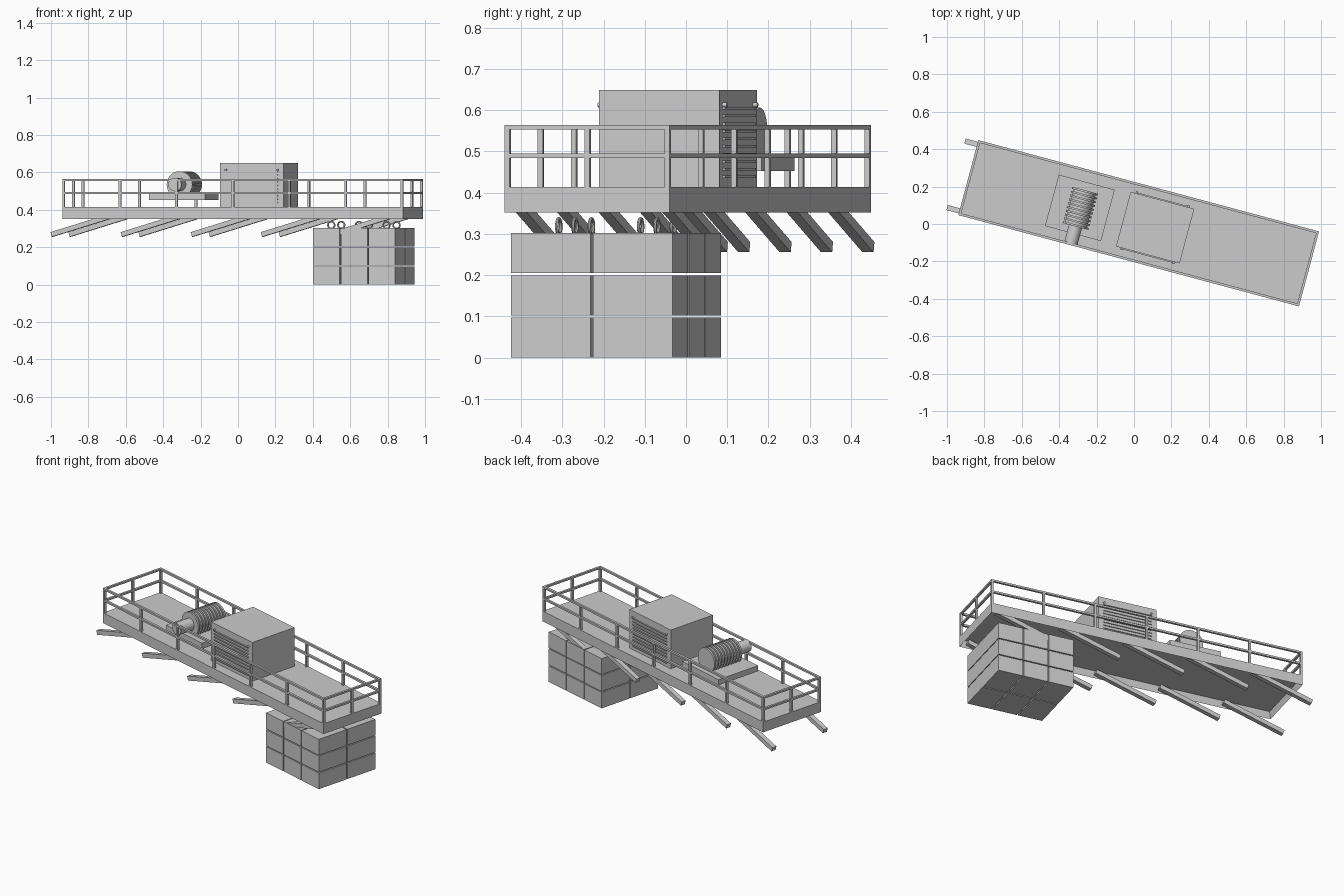
import bpy, bmesh, math
from mathutils import Matrix, Vector

if "Cube" in bpy.data.objects:
    bpy.data.objects.remove(bpy.data.objects["Cube"])

# whole model is turned 15 degrees about z; parts are laid out in (u, v, z)
FRAME = Matrix.Translation((0.025, 0.004, 0)) @ Matrix.Rotation(math.radians(-15), 4, 'Z')
HL, HW = 0.943, 0.2075          # deck half length / half width
DECK_Z0, DECK_Z1 = 0.352, 0.414


def finish(name, bm, local=Matrix(), smooth=False):
    bmesh.ops.recalc_face_normals(bm, faces=bm.faces)
    me = bpy.data.meshes.new(name)
    bm.to_mesh(me)
    bm.free()
    ob = bpy.data.objects.new(name, me)
    bpy.context.collection.objects.link(ob)
    ob.matrix_world = FRAME @ local
    if smooth:
        bpy.ops.object.select_all(action='DESELECT')
        ob.select_set(True)
        bpy.context.view_layer.objects.active = ob
        bpy.ops.object.shade_smooth_by_angle(angle=math.radians(35))
    return ob


def add_box(bm, c, s, rot=Matrix()):
    m = Matrix.Translation(c) @ rot @ Matrix.Diagonal((*s, 1))
    bmesh.ops.create_cube(bm, size=1, matrix=m)


def boxes(name, items):
    bm = bmesh.new()
    for c, s in items:
        add_box(bm, c, s)
    return finish(name, bm)


def lathe(name, profile, local, steps=32):
    """Spin an (r, z) profile around z."""
    bm = bmesh.new()
    vs = [bm.verts.new((r, 0, z)) for r, z in profile]
    es = [bm.edges.new(p) for p in zip(vs, vs[1:])]
    bmesh.ops.spin(bm, geom=vs + es, cent=(0, 0, 0), axis=(0, 0, 1),
                   angle=math.tau, steps=steps)
    bmesh.ops.remove_doubles(bm, verts=bm.verts, dist=1e-5)
    return finish(name, bm, local, True)


# deck: solid slab with a recessed underside
bm = bmesh.new()
add_box(bm, (0, 0, (DECK_Z0 + DECK_Z1) / 2), (2 * HL, 2 * HW, DECK_Z1 - DECK_Z0))
bm.normal_update()
under = min(bm.faces, key=lambda f: f.normal.z)
bmesh.ops.inset_region(bm, faces=[under], thickness=0.015)
bmesh.ops.translate(bm, verts=under.verts, vec=(0, 0, 0.04))
finish("deck", bm)

# railing: posts and two rails on all four sides
T, TOP = 0.013, 0.564
ru, rv = HL - T / 2, HW - T / 2
items = []
for i in range(7):
    for s in (-1, 1):
        items.append(((-ru + i * ru / 3, s * rv, (DECK_Z1 + TOP) / 2), (T, T, TOP - DECK_Z1)))
for s in (-1, 1):
    items.append(((s * ru, 0, (DECK_Z1 + TOP) / 2), (T, T, TOP - DECK_Z1)))
boxes("railing_posts", items)
items = []
for z in (TOP - 0.005, 0.489):
    for s in (-1, 1):
        items.append(((0, s * rv, z), (2 * HL, T, 0.011)))
        items.append(((s * ru, 0, z), (T, 2 * HW, 0.011)))
boxes("railing_rails", items)

# slanted struts hanging below the deck
bm = bmesh.new()
for i in range(5):
    for v in (-0.184, 0.184):
        a = Vector((-1.007 + 0.388 * i, v, 0.268))
        b = a + Vector((0.36, 0, 0.108))
        d = b - a
        add_box(bm, (a + b) / 2, (d.length, 0.028, 0.026),
                Matrix.Rotation(-math.atan2(d.z, d.x), 4, 'Y'))
finish("deck_struts", bm)

# counterweight: 3 x 2 x 3 blocks with a lifting ring on each top block
CU, PU, PV, PZ = 0.671, 0.153, 0.2055, 0.1025
items = [((CU + i * PU, j * PV / 2, 0.0485 + k * PZ), (PU - 0.006, PV - 0.006, 0.097))
         for i in (-1, 0, 1) for j in (-1, 1) for k in range(3)]
boxes("counterweight_blocks", items)
ring = [(0.0185 + 0.0045 * math.cos(a * math.tau / 8), 0.0045 * math.sin(a * math.tau / 8))
        for a in range(9)]
for i in (-1, 0, 1):
    for j in (-1, 1):
        lathe("lifting_ring", ring,
              Matrix.Translation((CU + i * PU, j * PV / 2, 0.318))
              @ Matrix.Rotation(math.pi / 2, 4, 'X'), 20)

# machinery cabinet with louvre slats and end knobs on both long sides
BU, BL, BW, BTOP = 0.091, 0.352, 0.302, 0.649
boxes("cabinet", [((BU, 0, (DECK_Z1 + BTOP) / 2), (BL, BW, BTOP - DECK_Z1))])
boxes("cabinet_louvres", [((BU, s * BW / 2, 0.438 + k * 0.0185), (0.29, 0.012, 0.006))
                          for s in (-1, 1) for k in range(10)])
knob = [(0, -0.011), (0.006, -0.011), (0.006, 0.011), (0, 0.011)]
for s in (-1, 1):
    for e in (-1, 1):
        lathe("cabinet_knob", knob, Matrix.Translation((BU + e * 0.143, s * BW / 2, 0.613))
              @ Matrix.Rotation(math.pi / 2, 4, 'X'), 12)

# winch: base plate, ribbed drum and motor stub
WU, WZ = -0.322, 0.535
boxes("winch_base", [((-0.325, -0.002, 0.469), (0.31, 0.284, 0.034))])
prof = [(0, -0.1)]
pitch = 0.2 / 19
for k in range(19):
    r = 0.071 if k % 2 == 0 else 0.061
    prof += [(r, -0.1 + k * pitch), (r, -0.1 + (k + 1) * pitch)]
prof.append((0, 0.1))
axis = Matrix.Rotation(math.pi / 2, 4, 'X')
lathe("winch_drum", prof, Matrix.Translation((WU, -0.004, WZ)) @ axis)
lathe("winch_motor", [(0, 0), (0.036, 0), (0.036, 0.1), (0, 0.1)],
      Matrix.Translation((WU, -0.1, WZ)) @ axis)
